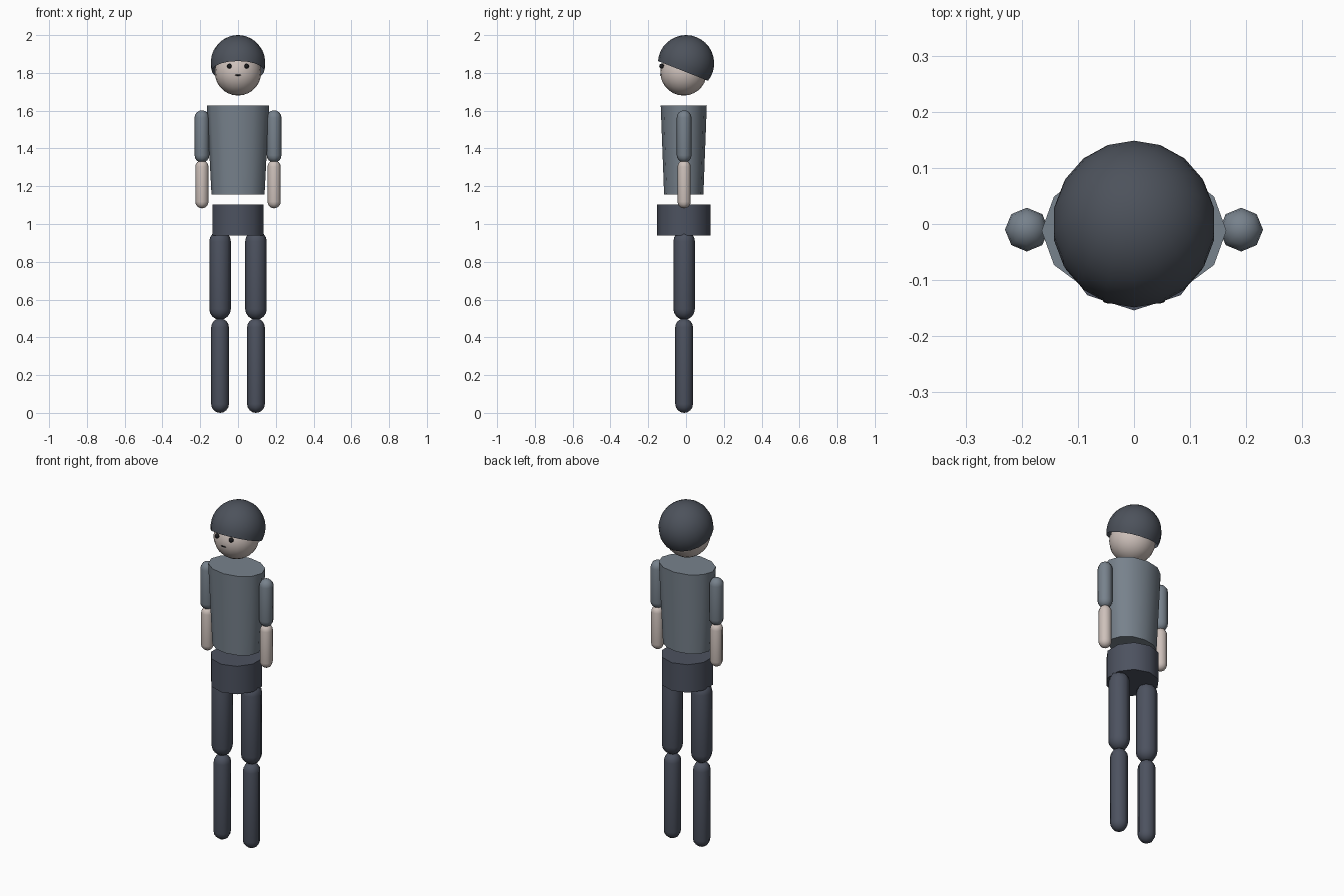
import bpy, bmesh, math
from mathutils import Matrix

if "Cube" in bpy.data.objects:
    bpy.data.objects.remove(bpy.data.objects["Cube"])


def material(name, rgb):
    m = bpy.data.materials.new(name)
    m.diffuse_color = (*[c ** 2.2 for c in rgb], 1)
    m.use_nodes = True
    m.node_tree.nodes["Principled BSDF"].inputs["Base Color"].default_value = m.diffuse_color
    return m


SKIN = material("skin", (0.80, 0.75, 0.725))
SHIRT = material("grey shirt", (0.465, 0.505, 0.545))
TROUSERS = material("dark trousers", (0.305, 0.325, 0.375))
HAIR = material("dark hair", (0.305, 0.325, 0.36))
INK = material("near black", (0.13, 0.13, 0.14))


def lathe(name, profile, segs, mat, loc, scale=(1, 1, 1), tilt=0.0, caps=True):
    """Revolve (radius, z) points about z, first vertex on the +y axis."""
    bm = bmesh.new()
    rings = []
    for r, z in profile:
        if r < 1e-5:
            rings.append([bm.verts.new((0, 0, z))])
        else:
            rings.append([bm.verts.new((-r * math.sin(2 * math.pi * i / segs),
                                        r * math.cos(2 * math.pi * i / segs), z))
                          for i in range(segs)])
    for a, b in zip(rings, rings[1:]):
        for i in range(segs):
            j = (i + 1) % segs
            quad = [a[i % len(a)], a[j % len(a)], b[j % len(b)], b[i % len(b)]]
            bm.faces.new(list(dict.fromkeys(quad)))
    if caps:
        for ring, flip in ((rings[0], True), (rings[-1], False)):
            if len(ring) > 1:
                bm.faces.new(ring[::-1] if flip else ring)
    bm.transform(Matrix.Translation(loc) @ Matrix.Rotation(tilt, 4, 'X')
                 @ Matrix.Diagonal((*scale, 1)))
    mesh = bpy.data.meshes.new(name)
    bm.to_mesh(mesh)
    bm.free()
    mesh.materials.append(mat)
    ob = bpy.data.objects.new(name, mesh)
    bpy.context.collection.objects.link(ob)
    bpy.ops.object.select_all(action='DESELECT')
    ob.select_set(True)
    bpy.context.view_layer.objects.active = ob
    bpy.ops.object.shade_smooth_by_angle(angle=math.radians(50))
    return ob


def arc(r, start, end, n, z=0.0):
    """Profile points on a circle between two latitudes in degrees."""
    pts = []
    for i in range(n + 1):
        t = math.radians(start + (end - start) * i / n)
        pts.append((max(r * math.cos(t), 0), z + r * math.sin(t)))
    return pts


def capsule(name, x, r, z0, z1, mat, segs=8):
    prof = arc(r, -90, 0, 4, z0 + r) + arc(r, 0, 90, 4, z1 - r)
    lathe(name, prof, segs, mat, (x, -0.01, 0))


# Head and tilted hair cap
lathe("head", arc(0.123, -90, 90, 14), 20, SKIN, (0, -0.013, 1.803))
lathe("hair", arc(0.149, -17, 90, 10), 18, HAIR, (0, 0, 1.851),
      scale=(0.975, 1, 1), tilt=math.radians(-21.5), caps=False)

# Face details
for side, s in (("left", 1), ("right", -1)):
    lathe(side + "_eye", arc(0.013, -90, 90, 6), 10, INK, (s * 0.046, -0.129, 1.836))
lathe("mouth", arc(0.004, -90, 90, 4), 8, INK, (0, -0.134, 1.788), scale=(4, 1, 1))

# Torso (oval, tapering down) and hips
lathe("torso", [(0.104, 1.155), (0.122, 1.628)], 12, SHIRT, (0, -0.012, 0),
      scale=(1.35, 1, 1))
lathe("hips", [(0.142, 0.94), (0.142, 1.104)], 10, TROUSERS, (0, -0.012, 0))

# Limbs
for side, s in (("left", 1), ("right", -1)):
    capsule(side + "_upper_arm", s * 0.191, 0.039, 1.325, 1.602, SHIRT)
    capsule(side + "_forearm", s * 0.191, 0.035, 1.083, 1.338, SKIN)
    capsule(side + "_thigh", s * 0.095, 0.057, 0.493, 0.965, TROUSERS)
    capsule(side + "_shin", s * 0.095, 0.047, 0.0, 0.5, TROUSERS)
